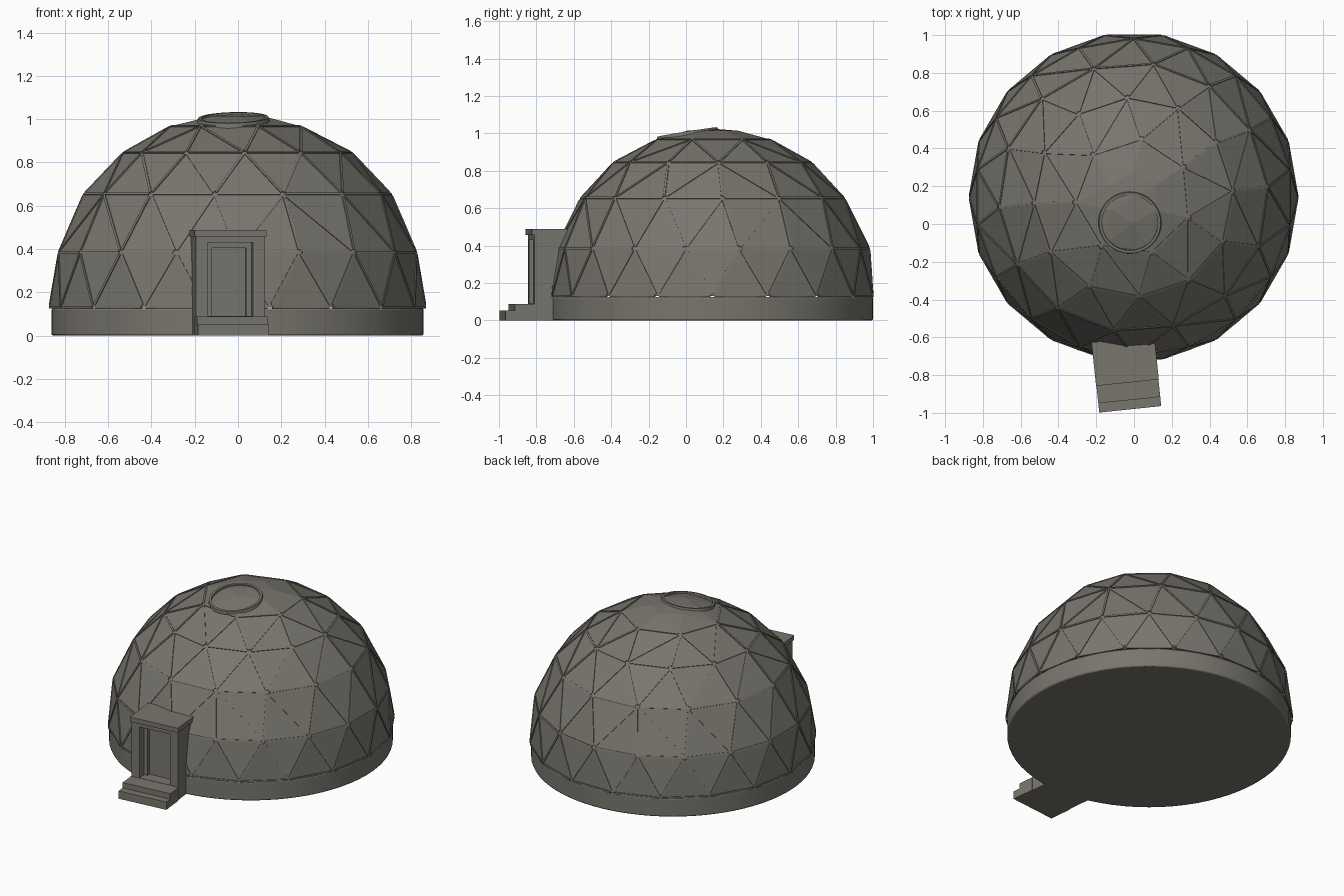
import bpy, bmesh, math
from mathutils import Vector, Matrix

if "Cube" in bpy.data.objects:
    bpy.data.objects.remove(bpy.data.objects["Cube"])

R = 0.87                                  # dome sphere radius
C = Vector((-0.002, 0.142, 0.155))        # dome sphere centre

stone = bpy.data.materials.new("warm grey")
stone.diffuse_color = (0.19, 0.18, 0.155, 1)
stone.use_nodes = True
stone.node_tree.nodes["Principled BSDF"].inputs["Base Color"].default_value = stone.diffuse_color


def make_object(name, bm):
    bmesh.ops.recalc_face_normals(bm, faces=bm.faces)
    me = bpy.data.meshes.new(name)
    bm.to_mesh(me)
    bm.free()
    me.materials.append(stone)
    ob = bpy.data.objects.new(name, me)
    bpy.context.collection.objects.link(ob)
    return ob


def add_box(bm, lo, hi, mat=Matrix()):
    lo, hi = Vector(lo), Vector(hi)
    m = mat @ Matrix.Translation((lo + hi) / 2) @ Matrix.Diagonal((*(hi - lo), 1))
    bmesh.ops.create_cube(bm, size=1, matrix=m)


def smooth(ob, angle=30):
    bpy.ops.object.select_all(action='DESELECT')
    ob.select_set(True)
    bpy.context.view_layer.objects.active = ob
    bpy.ops.object.shade_smooth_by_angle(angle=math.radians(angle))


# Faceted dome: rings of points on the sphere, joined by their convex hull
rows = [(91.6, 18, 10), (74.7, 18, 0), (55, 14, 17.2), (37.5, 12, 3.5),
        (21, 7, 18), (9, 6, 0)]           # polar angle, count, offset (degrees)
bm = bmesh.new()
for polar, n, off in rows:
    p = math.radians(polar)
    for i in range(n):
        a = math.radians(off + 360 * i / n)
        bm.verts.new(C + R * Vector((math.sin(p) * math.sin(a),
                                     -math.sin(p) * math.cos(a), math.cos(p))))
bm.verts.new(C + Vector((0, 0, R)))
bmesh.ops.convex_hull(bm, input=bm.verts)
bottom = [f for f in bm.faces if max(v.co.z for v in f.verts) < 0.15]
bmesh.ops.delete(bm, geom=bottom, context='FACES')
seams = [(e.verts[0].co.copy(), e.verts[1].co.copy()) for e in bm.edges
         if max(v.co.z for v in e.verts) < 0.98]
make_object("dome_shell", bm)

# Thin struts along the panel seams
bm = bmesh.new()
for a, b in seams:
    mid = (a + b) / 2
    x = (b - a).normalized()
    z = (mid - C).normalized()
    y = z.cross(x).normalized()
    z = x.cross(y)
    m = Matrix.Translation(mid) @ Matrix((x, y, z)).transposed().to_4x4()
    half = (b - a).length / 2 - 0.012
    add_box(bm, (-half, -0.006, -0.008), (half, 0.006, 0.004), m)
make_object("dome_struts", bm)

# Round base
bm = bmesh.new()
bmesh.ops.create_cone(bm, cap_ends=True, segments=72, radius1=0.86, radius2=0.86,
                      depth=0.126, matrix=Matrix.Translation((C.x, 0.14, 0.063)))
base = make_object("base_ring", bm)
bev = base.modifiers.new("soft_edge", 'BEVEL')
bev.width, bev.segments = 0.008, 2
smooth(base)

# Round vent rim, lying on the dome a little in front of its top
axis = Vector((-0.02, -0.137, 0.858)).normalized()
tilt = Matrix.Translation(C) @ axis.to_track_quat('Z', 'Y').to_matrix().to_4x4()
bm = bmesh.new()
section = [(0.148, 0.84), (0.148, 0.863), (0.163, 0.863), (0.168, 0.84)]
N = 40
loops = [[bm.verts.new(tilt @ Vector((r * math.cos(t), r * math.sin(t), h)))
          for r, h in section] for t in (2 * math.pi * i / N for i in range(N))]
for i in range(N):
    p, q = loops[i], loops[(i + 1) % N]
    for k in range(4):
        j = (k + 1) % 4
        bm.faces.new((p[k], p[j], q[j], q[k]))
smooth(make_object("roof_vent_rim", bm))

# Entrance, turned slightly; local y = 0 is its front
porch = Matrix.Translation((-0.036, -0.828, 0)) @ Matrix.Rotation(math.radians(6), 4, 'Z')


def porch_part(name, *boxes):
    bm = bmesh.new()
    for lo, hi in boxes:
        add_box(bm, lo, hi, porch)
    return make_object(name, bm)


porch_part("porch_walls",
           ((-0.16, 0, 0), (-0.105, 0.24, 0.457)),
           ((0.105, 0, 0), (0.16, 0.24, 0.457)),
           ((-0.105, 0, 0.43), (0.105, 0.24, 0.457)))
porch_part("porch_roof", ((-0.167, -0.012, 0.457), (0.167, 0.22, 0.488)))
porch_part("porch_floor", ((-0.105, 0, 0), (0.105, 0.24, 0.09)))
porch_part("door", ((-0.105, 0.075, 0.09), (0.105, 0.1, 0.43)))
porch_part("door_frame",
           ((-0.105, 0.055, 0.09), (-0.08, 0.08, 0.43)),
           ((0.08, 0.055, 0.09), (0.105, 0.08, 0.43)),
           ((-0.08, 0.055, 0.405), (0.08, 0.08, 0.43)))
porch_part("steps",
           ((-0.165, -0.105, 0), (0.165, 0.0, 0.088)),
           ((-0.165, -0.154, 0), (0.165, -0.105, 0.052)))
